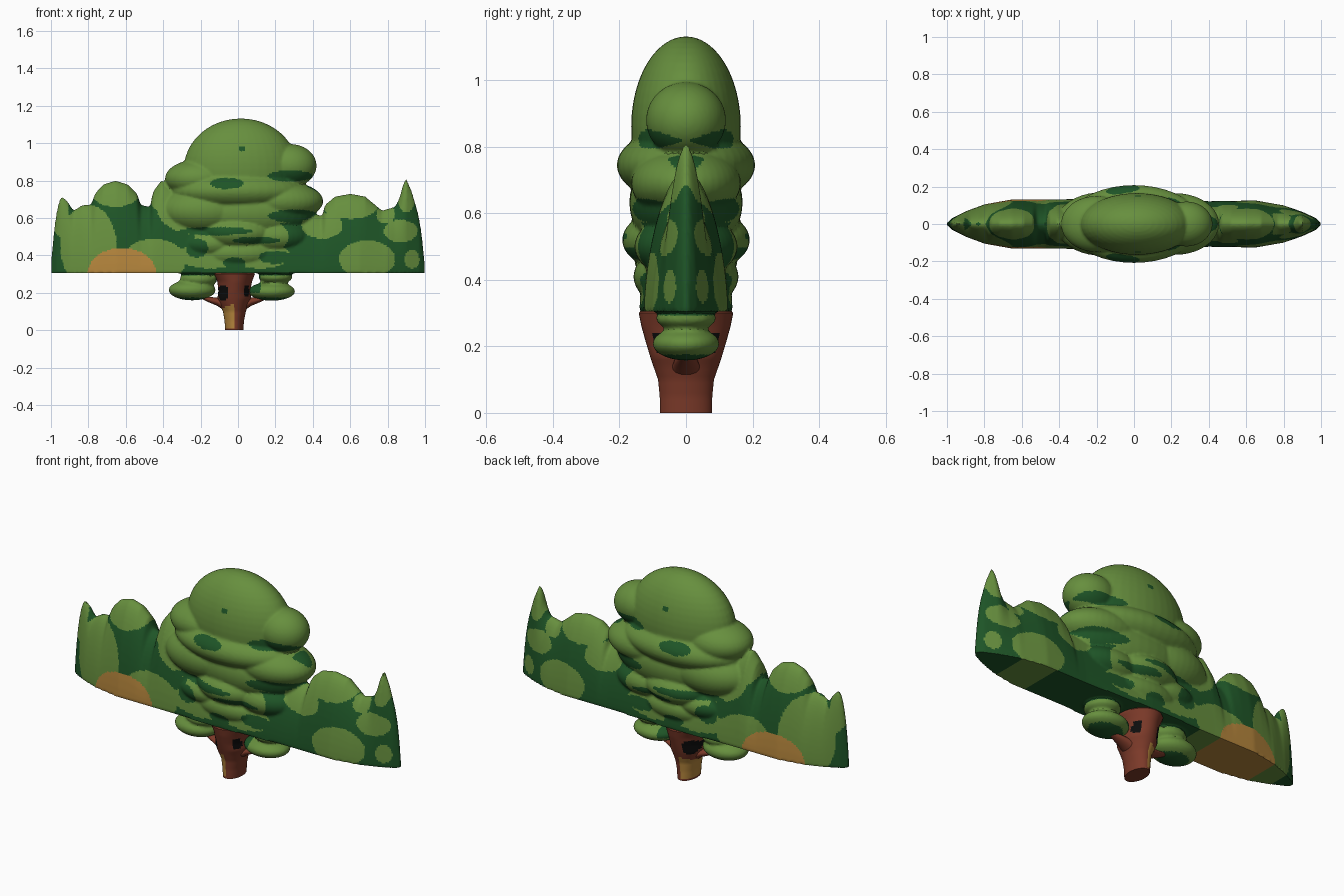
import bpy, bmesh, math

if "Cube" in bpy.data.objects:
    bpy.data.objects.remove(bpy.data.objects["Cube"])

def material(name, rgb):
    m = bpy.data.materials.new(name)
    m.diffuse_color = (*rgb, 1)
    m.use_nodes = True
    m.node_tree.nodes["Principled BSDF"].inputs["Base Color"].default_value = m.diffuse_color
    return m

LIGHT = material("leaf green", (0.135, 0.275, 0.048))
DARK = material("deep green", (0.013, 0.09, 0.02))
OCHRE = material("ochre", (0.46, 0.235, 0.045))
BARK = material("red bark", (0.20, 0.042, 0.022))
BLACK = material("hollow black", (0.004, 0.004, 0.004))

def interp(pts, x):
    for (a, fa), (b, fb) in zip(pts, pts[1:]):
        if x <= b:
            return fa + (fb - fa) * max(0, x - a) / (b - a)
    return pts[-1][1]

def loft(bm, rings):
    vs = [[bm.verts.new(p) for p in r] for r in rings]
    n = len(vs[0])
    for a, b in zip(vs, vs[1:]):
        for i in range(n):
            j = (i + 1) % n
            bm.faces.new((a[i], a[j], b[j], b[i]))
    bm.faces.new(vs[0])
    bm.faces.new(vs[-1])
    bmesh.ops.recalc_face_normals(bm, faces=bm.faces)

def ball(bm, x, z, rx, rz, ry):
    new = bmesh.ops.create_uvsphere(bm, u_segments=40, v_segments=24, radius=1)["verts"]
    for v in new:
        v.co = (x + v.co.x * rx, v.co.y * ry, z + v.co.z * rz)

def finish(bm, name, mats, voxel=0):
    me = bpy.data.meshes.new(name)
    bm.to_mesh(me)
    bm.free()
    ob = bpy.data.objects.new(name, me)
    bpy.context.collection.objects.link(ob)
    bpy.ops.object.select_all(action='DESELECT')
    ob.select_set(True)
    bpy.context.view_layer.objects.active = ob
    if voxel:
        mod = ob.modifiers.new("merge", 'REMESH')
        mod.mode = 'VOXEL'
        mod.voxel_size = voxel
        bpy.ops.object.modifier_apply(modifier=mod.name)
    ob.data.materials.clear()
    for m in mats:
        ob.data.materials.append(m)
    bpy.ops.object.shade_smooth_by_angle(angle=math.radians(40))
    return ob

def inside(c, spots):
    return any(((c.x - x) / rx) ** 2 + ((c.z - z) / rz) ** 2 < 1 for x, z, rx, rz in spots)

# Hedge: inflated silhouette with a flat underside
Z0 = 0.305
SKYLINE = [(-1, .36), (-.985, .53), (-.965, .66), (-.945, .72), (-.915, .695), (-.88, .64),
           (-.83, .67), (-.785, .67), (-.765, .73), (-.72, .78), (-.655, .80), (-.59, .78),
           (-.54, .73), (-.52, .67), (-.47, .66), (-.455, .74), (-.41, .80), (-.37, .78),
           (-.2, .7), (.3, .65), (.45, .61), (.465, .67), (.52, .715), (.6, .73), (.68, .715),
           (.74, .665), (.77, .64), (.84, .66), (.865, .71), (.885, .79), (.9, .81),
           (.93, .74), (.965, .62), (.985, .50), (1, .34)]
DEPTH = [(-1, .006), (-.97, .033), (-.9, .068), (-.8, .105), (-.65, .132), (-.4, .132), (0, .14),
         (.4, .122), (.65, .126), (.8, .10), (.9, .065), (.97, .033), (1, .006)]
bm = bmesh.new()
rings = []
for i in range(201):
    x = -1 + i / 100
    top, d = interp(SKYLINE, x), interp(DEPTH, x)
    half = []
    for k in range(15):
        t = math.sin(k / 15 * math.pi / 2)
        half.append((d * (1 - t ** 1.7) ** 0.55, Z0 + (top - Z0) * t))
    rings.append([(x, -y, z) for y, z in half] + [(x, 0, top)]
                 + [(x, y, z) for y, z in reversed(half)])
loft(bm, rings)

# Crown lobes: x, z, radius x, radius z, radius y
for lobe in [(.015, .86, .305, .272, .165), (.28, .88, .14, .115, .12), (-.2, .81, .19, .105, .15),
             (.0, .745, .36, .115, .208), (.22, .69, .235, .11, .165), (-.17, .64, .25, .135, .17),
             (.05, .63, .36, .16, .17), (.0, .52, .22, .105, .192), (-.15, .46, .19, .09, .155),
             (.2, .5, .2, .1, .155), (0, .41, .25, .10, .158)]:
    ball(bm, *lobe)
# Hanging leaf pads beside the trunk
for pad in [(-.245, .215, .125, .055, .10), (-.21, .275, .10, .05, .09),
            (.18, .208, .125, .05, .10), (.2, .285, .09, .04, .09)]:
    ball(bm, *pad)
foliage = finish(bm, "foliage", [LIGHT, DARK, OCHRE], 0.0085)

# Leaf colour patches in the front plane: x, z, radius x, radius z
HEDGE_LIGHT = [(-.95, .62, .045, .12), (-.8, .45, .15, .22), (-.655, .745, .135, .085),
               (-.45, .37, .17, .12), (-.42, .73, .055, .09), (.6, .67, .15, .075),
               (.9, .73, .05, .10), (.69, .38, .15, .10), (.45, .56, .11, .07),
               (.87, .53, .09, .06), (.79, .62, .05, .05), (.93, .38, .04, .05)]
CROWN = [(.015, .86, .32, .285), (.28, .88, .155, .125), (-.2, .81, .2, .115), (0, .74, .38, .13),
         (.22, .68, .24, .11), (-.17, .64, .26, .135), (.02, .5, .25, .12),
         (-.15, .4, .17, .07), (.12, .4, .16, .07)]
CROWN_DARK = [(.28, .825, .12, .03), (-.06, .785, .09, .03), (.3, .61, .14, .035),
              (-.12, .53, .2, .022), (.02, .97, .02, .012), (.1, .48, .13, .018),
              (-.22, .44, .06, .05), (.2, .39, .09, .035), (-.02, .36, .06, .03)]
ORANGE = [(-.62, .3, .185, .14)]
for p in foliage.data.polygons:
    c = p.center
    if c.z < Z0 - .012:
        p.material_index = 1 if c.z < .175 or (abs(c.x) < .12 and c.z > .2) else 0
    elif inside(c, ORANGE):
        p.material_index = 2
    elif inside(c, CROWN):
        p.material_index = 1 if inside(c, CROWN_DARK) else 0
    else:
        p.material_index = 0 if inside(c, HEDGE_LIGHT) else 1

# Trunk: oval loft flaring into the crown; z, left x, right x, radius y
bm = bmesh.new()
SHAPE = [(0, -.068, .028, .078), (.05, -.072, .032, .079), (.10, -.08, .042, .084),
         (.14, -.098, .056, .098), (.17, -.11, .07, .108), (.21, -.105, .065, .12),
         (.26, -.11, .075, .134), (.30, -.13, .09, .142), (.33, -.12, .08, .12)]
rings = []
for i in range(34):
    z = i / 100
    l, r, d = (interp([(s[0], s[k]) for s in SHAPE], z) for k in (1, 2, 3))
    rings.append([((l + r) / 2 + (r - l) / 2 * math.cos(a), d * math.sin(a), z)
                  for a in (j * math.tau / 48 for j in range(48))])
loft(bm, rings)
trunk = finish(bm, "trunk", [BARK, OCHRE, BLACK])
for p in trunk.data.polygons:
    c = p.center
    if inside(c, [(-.08, .2, .028, .045), (.045, .21, .015, .035)]):
        p.material_index = 2
    elif c.x < -.02 and c.z < .14 + (c.x + .02) * .3 and c.z > .005:
        p.material_index = 1

# Side branches reaching into the leaf pads
for side, name in ((-1, "left_branch"), (1, "right_branch")):
    bm = bmesh.new()
    rings = []
    for (x, z, r) in [(.03, .12, .03), (.09, .152, .022), (.14, .165, .014), (.2, .19, .008)]:
        rings.append([(-.02 + side * x, .05 * math.sin(a) * r / .03, z + r * math.cos(a))
                      for a in (j * math.tau / 16 for j in range(16))])
    loft(bm, rings)
    finish(bm, name, [BARK])
